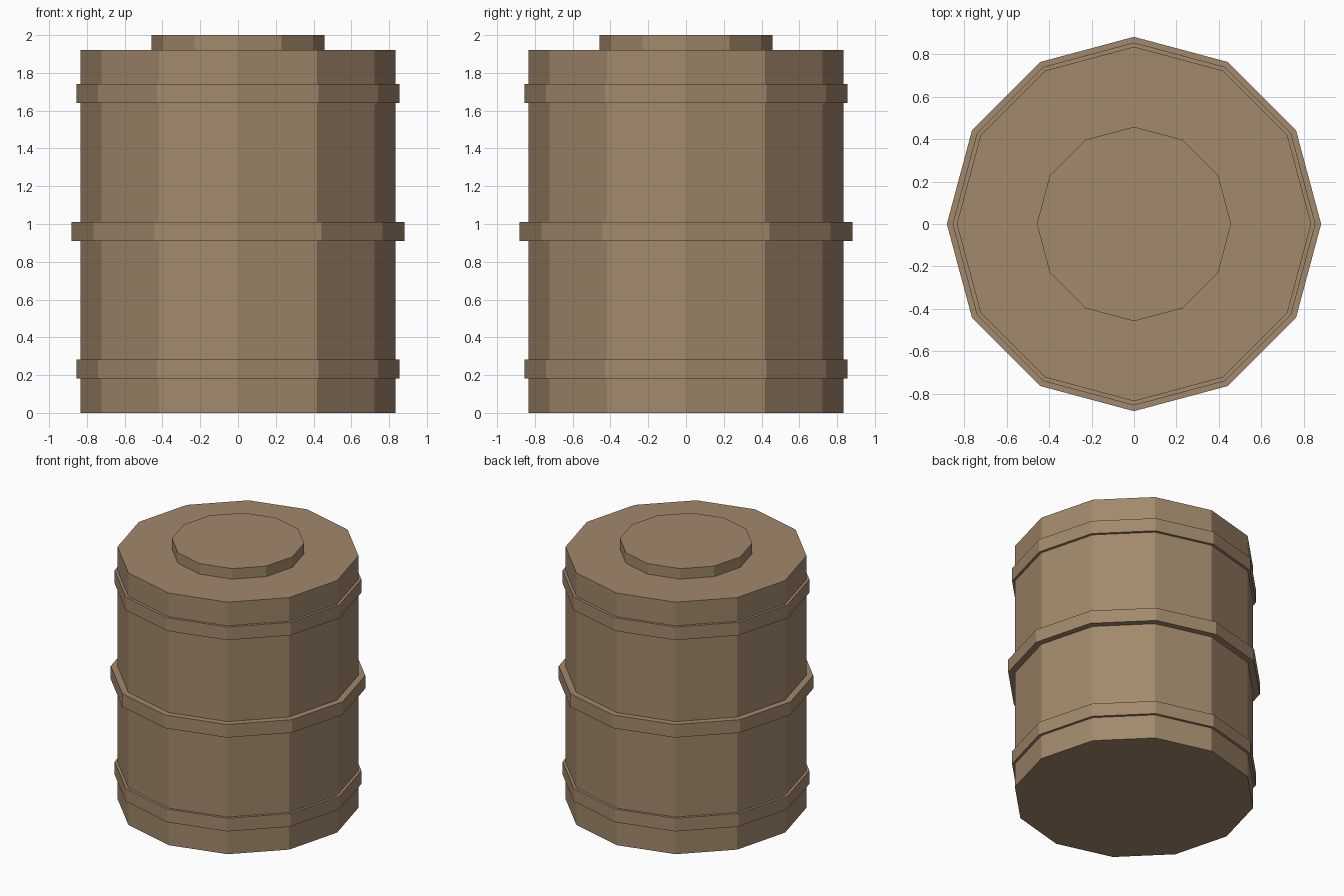
import bpy

cube = bpy.data.objects.get("Cube")
if cube:
    bpy.data.objects.remove(cube, do_unlink=True)

SIDES = 12

# Single tan wood colour
wood = bpy.data.materials.new("tan_wood")
wood.use_nodes = True
tan = (0.36, 0.25, 0.15, 1.0)
wood.diffuse_color = tan
wood.node_tree.nodes["Principled BSDF"].inputs["Base Color"].default_value = tan


def drum(name, radius, bottom, top):
    """Flat-sided upright cylinder between two heights."""
    bpy.ops.mesh.primitive_cylinder_add(
        vertices=SIDES, radius=radius, depth=top - bottom,
        location=(0, 0, (bottom + top) / 2))
    part = bpy.context.object
    part.name = name
    part.data.materials.append(wood)
    return part


# Barrel body and raised lid
drum("barrel_body", 0.835, 0, 1.92)
drum("lid", 0.458, 1.92, 2.0)

# Hoops around the body, the middle one wider
for name, radius, bottom in (("lower_hoop", 0.855, 0.183),
                             ("middle_hoop", 0.882, 0.91),
                             ("upper_hoop", 0.855, 1.64)):
    drum(name, radius, bottom, bottom + 0.1)
